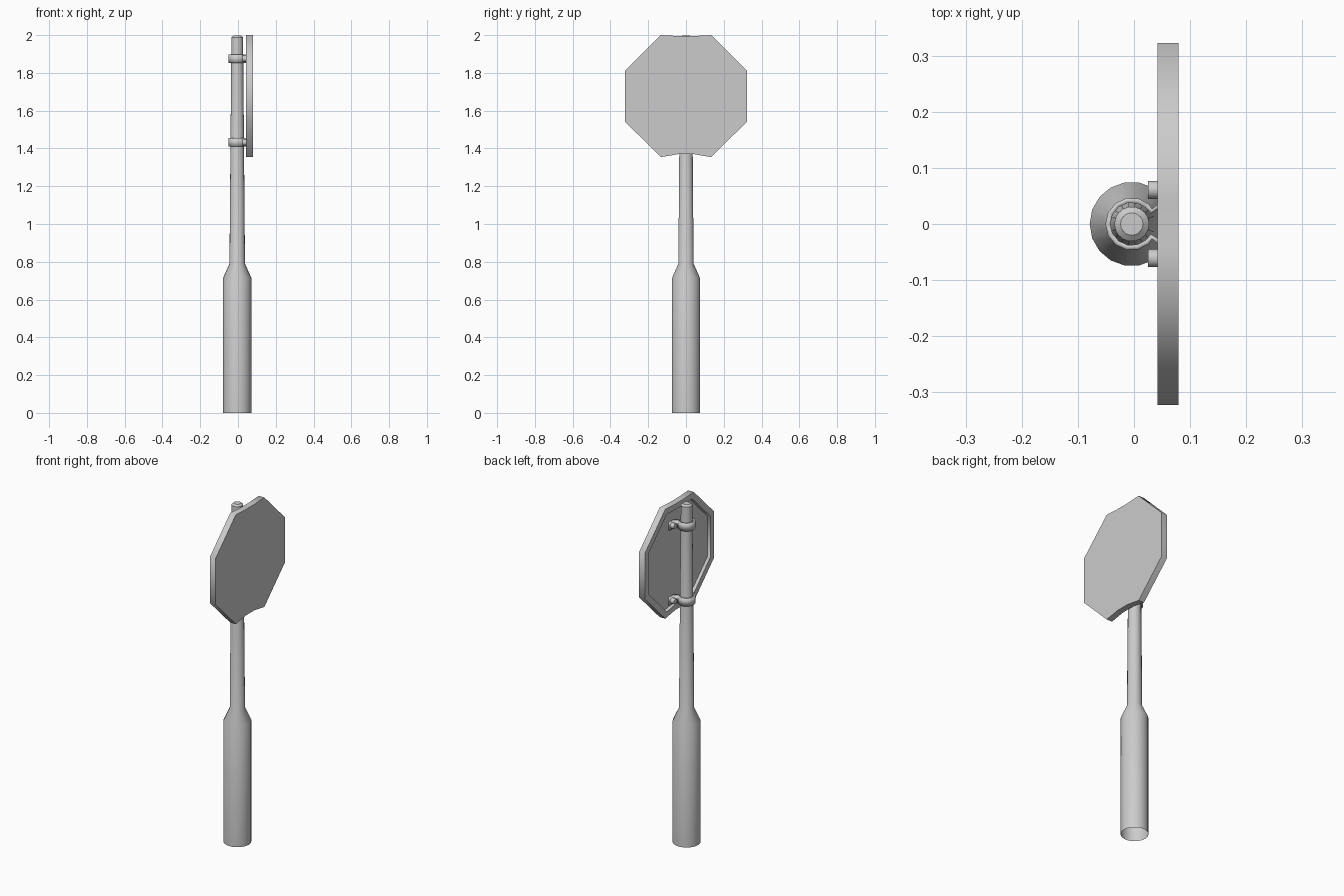
import bpy, bmesh, math
from mathutils import Vector

if "Cube" in bpy.data.objects:
    bpy.data.objects.remove(bpy.data.objects["Cube"])

POLE_X = -0.004


def finish(bm, name, angle):
    bmesh.ops.recalc_face_normals(bm, faces=bm.faces)
    me = bpy.data.meshes.new(name)
    bm.to_mesh(me)
    bm.free()
    ob = bpy.data.objects.new(name, me)
    bpy.context.collection.objects.link(ob)
    bpy.ops.object.select_all(action='DESELECT')
    ob.select_set(True)
    bpy.context.view_layer.objects.active = ob
    bpy.ops.object.shade_smooth_by_angle(angle=math.radians(angle))
    return ob


def bridge(bm, a, b):
    n = len(a)
    for i in range(n):
        bm.faces.new((a[i], a[(i + 1) % n], b[(i + 1) % n], b[i]))


# post: lathed profile, open underneath, capped on top
bm = bmesh.new()
prev = None
for r, z in [(0.075, 0), (0.075, 0.715), (0.041, 0.79), (0.031, 1.988), (0.02, 1.997)]:
    ring = [bm.verts.new((POLE_X + r * math.cos(t), r * math.sin(t), z))
            for t in (2 * math.pi * i / 18 for i in range(18))]
    if prev:
        bridge(bm, prev, ring)
    prev = ring
bm.faces.new(prev)
finish(bm, "post", 30)


# sign: octagonal pan with dented top and bottom edges and a raised rim behind
def outline(inset):
    k = 1 - inset / 0.323
    half = [(0.04, 0.309), (0.133, 0.323), (0.323, 0.135)]
    low = [(0.323, -0.135), (0.133, -0.323), (0.04, -0.307)]
    side = half + low
    pts = side + [(-y, z) for y, z in reversed(side)]
    return [(y * k, 1.677 + z * k) for y, z in pts]


bm = bmesh.new()
loops = [[bm.verts.new((x, y, z)) for y, z in outline(i)]
         for x, i in [(0.079, 0), (0.042, 0), (0.042, 0.035), (0.058, 0.04)]]
bm.faces.new(loops[0])
for a, b in zip(loops, loops[1:]):
    bridge(bm, a, b)
bm.faces.new(loops[-1])
# the top dent is shallower than the bottom one
for loop in loops:
    for i in (0, -1):
        loop[i].co.z += 0.009
finish(bm, "sign_plate", 50)

# clamps: bent strap round the post with bolted tabs
for label, zc in (("upper", 1.875), ("lower", 1.432)):
    path = [(0.05, 0.08), (0.05, 0.04), (0.032, 0.027)]
    path += [(POLE_X + 0.047 * math.cos(t), 0.047 * math.sin(t))
             for t in (math.radians(50 + 26 * i) for i in range(11))]
    path += [(x, -y) for x, y in reversed(path[:3])]
    bm = bmesh.new()
    lo, hi = ([bm.verts.new((x, y, zc + d)) for x, y in path] for d in (-0.023, 0.023))
    for i in range(len(path) - 1):
        bm.faces.new((lo[i], lo[i + 1], hi[i + 1], hi[i]))
    clamp = finish(bm, label + "_clamp", 30)
    # make the thickness grow inward, towards the post
    mid = clamp.data.polygons[7]
    outward = mid.normal.dot(mid.center - Vector((POLE_X, 0, zc))) > 0
    mod = clamp.modifiers.new("thickness", 'SOLIDIFY')
    mod.thickness = 0.009
    mod.offset = -1 if outward else 1

    for side in (-1, 1):
        bpy.ops.mesh.primitive_cylinder_add(
            vertices=12, radius=0.016, depth=0.03,
            location=(0.04, side * 0.061, zc), rotation=(0, math.pi / 2, 0))
        bolt = bpy.context.object
        bolt.name = label + "_bolt_" + ("left" if side < 0 else "right")
        bpy.ops.object.shade_smooth_by_angle(angle=math.radians(35))
